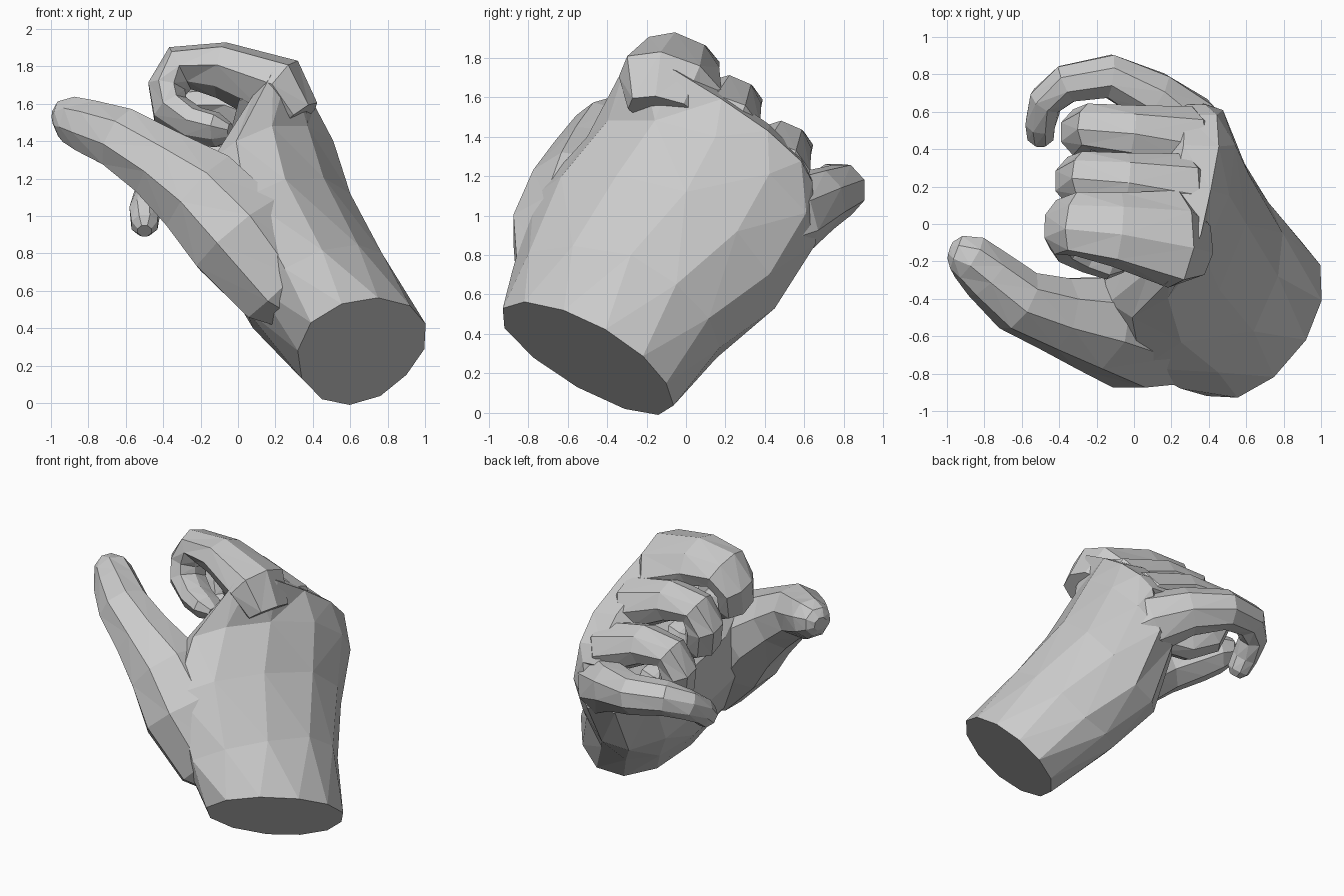
import bpy
import bmesh
from math import cos, sin, pi
from mathutils import Vector

cube = bpy.data.objects.get("Cube")
if cube:
    bpy.data.objects.remove(cube, do_unlink=True)


def loft(name, rings):
    """Skin a row of equal-sized rings and close both ends."""
    bm = bmesh.new()
    rows = [[bm.verts.new(p) for p in ring] for ring in rings]
    count = len(rows[0])
    for low, high in zip(rows, rows[1:]):
        for i in range(count):
            j = (i + 1) % count
            bm.faces.new((low[i], low[j], high[j], high[i]))
    bm.faces.new(rows[0][::-1])
    bm.faces.new(rows[-1])
    bmesh.ops.recalc_face_normals(bm, faces=bm.faces)
    quads = [f for f in bm.faces if len(f.verts) == 4]
    bmesh.ops.triangulate(bm, faces=quads)
    mesh = bpy.data.meshes.new(name)
    bm.to_mesh(mesh)
    bm.free()
    obj = bpy.data.objects.new(name, mesh)
    bpy.context.collection.objects.link(obj)
    return obj


def section(radial, ulnar, back, palm, sides=12):
    """Oval through four points: thumb side, little-finger side, back, palm."""
    radial, ulnar, back, palm = map(Vector, (radial, ulnar, back, palm))
    centre = (radial + ulnar + back + palm) / 4
    ring = []
    for i in range(sides):
        c, s = cos(2 * pi * i / sides), sin(2 * pi * i / sides)
        across = (radial if c > 0 else ulnar) - centre
        through = (back if s > 0 else palm) - centre
        ring.append(centre + across * abs(c) + through * abs(s))
    return ring


def digit(name, path, side, aspect=1.0, sides=8):
    """Tube along (x, y, z, radius) stations, widened along the side vector."""
    points = [Vector(p[:3]) for p in path]
    rings = []
    last = len(points) - 1
    for i, p in enumerate(points):
        tangent = Vector()
        if i > 0:
            tangent += (p - points[i - 1]).normalized()
        if i < last:
            tangent += (points[i + 1] - p).normalized()
        tangent.normalize()
        u = Vector(side)
        u = (u - tangent * u.dot(tangent)).normalized()
        v = tangent.cross(u)
        r = path[i][3]
        angles = [2 * pi * (k + 0.5) / sides for k in range(sides)]
        rings.append([p + u * cos(a) * r * aspect + v * sin(a) * r for a in angles])
    return loft(name, rings)


# Palm and wrist, from the flat cut up to the knuckles
loft("palm", [
    section((0.39, -0.92, 0.43), (0.90, -0.10, 0.15), (0.92, -0.62, 0.52), (0.45, -0.31, 0.02)),
    section((0.25, -0.88, 0.72), (0.56, 0.17, 0.33), (0.77, -0.28, 0.80), (0.08, -0.20, 0.40)),
    section((0.04, -0.77, 1.10), (0.36, 0.45, 0.53), (0.60, 0.00, 1.12), (-0.10, -0.05, 0.70)),
    section((-0.01, -0.50, 1.40), (0.33, 0.66, 0.86), (0.51, 0.15, 1.40), (-0.12, 0.10, 1.05)),
    section((0.19, -0.30, 1.78), (0.38, 0.64, 1.17), (0.41, 0.18, 1.59), (0.02, 0.15, 1.28)),
    section((0.08, -0.22, 1.74), (0.24, 0.64, 1.18), (0.22, 0.20, 1.62), (-0.04, 0.15, 1.28)),
])

# Thumb with its fleshy base
digit("thumb", [
    (0.40, -0.58, 0.46, 0.12),
    (0.22, -0.62, 0.62, 0.25),
    (0.00, -0.60, 0.90, 0.30),
    (-0.20, -0.53, 1.12, 0.27),
    (-0.42, -0.48, 1.28, 0.21),
    (-0.62, -0.41, 1.41, 0.18),
    (-0.78, -0.27, 1.47, 0.155),
    (-0.88, -0.18, 1.51, 0.135),
    (-0.95, -0.15, 1.52, 0.10),
    (-0.98, -0.14, 1.515, 0.05),
], side=(0, 1, 0))

# Knuckle end shared by the curled fingers, measured from the middle joint
KNUCKLE = [
    (0.63, -0.11, -0.27, 0.12),
    (0.52, -0.08, -0.12, 0.17),
    (0.22, -0.03, -0.01, 0.13),
    (0.00, 0.00, 0.00, 0.11),
]
# Open bend of the index, and the tight bend of the two beside it
OPEN_BEND = [
    (-0.07, -0.02, -0.11, 0.10),
    (-0.05, -0.06, -0.23, 0.10),
    (0.08, -0.13, -0.31, 0.09),
    (0.20, -0.18, -0.33, 0.08),
    (0.27, -0.20, -0.34, 0.04),
]
TIGHT_BEND = [
    (-0.04, -0.03, -0.12, 0.12),
    (0.00, -0.07, -0.25, 0.12),
    (0.12, -0.13, -0.31, 0.12),
    (0.28, -0.18, -0.31, 0.10),
]
FINGERS = [
    ("index_finger", (-0.31, 0.00, 1.79), OPEN_BEND, 1.08, 1.5),
    ("middle_finger", (-0.27, 0.26, 1.59), TIGHT_BEND, 1.0, 1.2),
    ("ring_finger", (-0.24, 0.52, 1.36), TIGHT_BEND, 1.0, 1.15),
]
for name, joint, bend, girth, aspect in FINGERS:
    path = [(*(Vector(p[:3]) + Vector(joint)), p[3] * girth) for p in KNUCKLE + bend]
    digit(name, path, side=(0, 0.92, -0.38), aspect=aspect)

# Little finger, held out in a wider hook
digit("little_finger", [
    (0.40, 0.36, 0.92, 0.16),
    (0.28, 0.53, 1.00, 0.19),
    (0.10, 0.68, 1.08, 0.15),
    (-0.13, 0.79, 1.13, 0.125),
    (-0.36, 0.75, 1.15, 0.11),
    (-0.47, 0.66, 1.10, 0.095),
    (-0.50, 0.54, 1.02, 0.085),
    (-0.50, 0.47, 0.95, 0.075),
    (-0.50, 0.44, 0.92, 0.04),
], side=(0, 0, 1), aspect=1.1)
